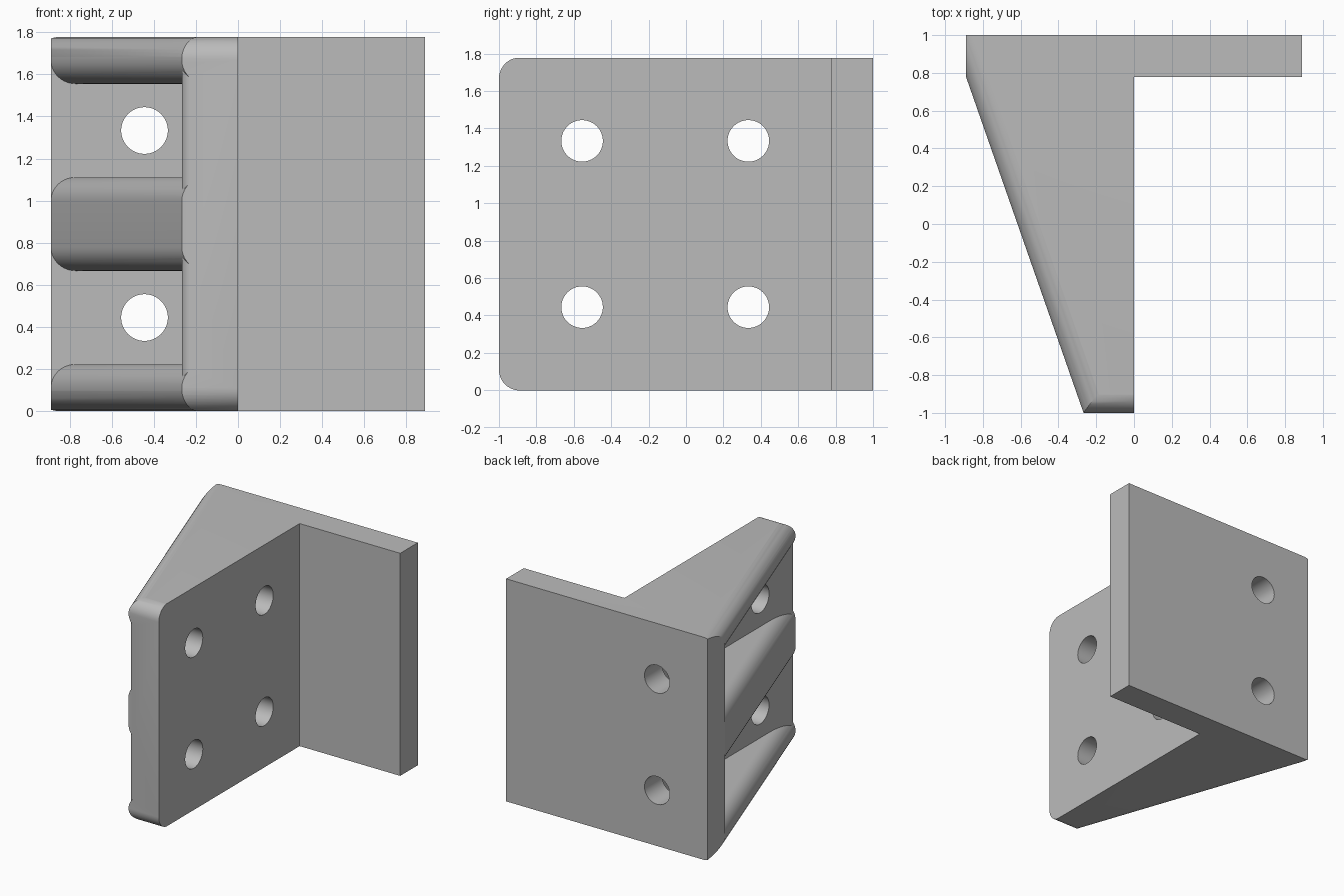
import bpy
import bmesh
from math import cos, sin, pi
from mathutils import Vector

cube = bpy.data.objects.get("Cube")
if cube:
    bpy.data.objects.remove(cube, do_unlink=True)

U = 2 / 9                 # wall thickness module
H = 8 * U                 # overall height and width
R = U / 2                 # fillet and hole radius
HALF = H / 2
FACE = 1 - U              # inner face of the back plate
WEB = 0.267               # web thickness
EPS = 0.001
X, Y, Z = Vector((1, 0, 0)), Vector((0, 1, 0)), Vector((0, 0, 1))


def rounded(corners, steps=10):
    """Round the square corners of a 2D outline given as (a, b, radius)."""
    pts = []
    for i, (a, b, r) in enumerate(corners):
        p = Vector((a, b))
        if r == 0:
            pts.append(p)
            continue
        d1 = (Vector(corners[i - 1][:2]) - p).normalized()
        d2 = (Vector(corners[(i + 1) % len(corners)][:2]) - p).normalized()
        c = p + r * (d1 + d2)
        for k in range(steps + 1):
            t = k / steps * pi / 2
            pts.append(c - r * (cos(t) * d2 + sin(t) * d1))
    return pts


def prism(name, outline, u, v, w, start, length):
    """Extrude a 2D outline on axes u, v along w."""
    bm = bmesh.new()
    start = Vector(start)
    base = bm.faces.new([bm.verts.new(start + p[0] * u + p[1] * v) for p in outline])
    ext = bmesh.ops.extrude_face_region(bm, geom=[base])
    moved = [g for g in ext["geom"] if isinstance(g, bmesh.types.BMVert)]
    bmesh.ops.translate(bm, verts=moved, vec=w * length)
    bmesh.ops.recalc_face_normals(bm, faces=bm.faces)
    mesh = bpy.data.meshes.new(name)
    bm.to_mesh(mesh)
    bm.free()
    obj = bpy.data.objects.new(name, mesh)
    bpy.context.collection.objects.link(obj)
    return obj


def rect(a0, a1, b0, b1, near=0, far=0):
    return rounded([(a0, b0, near), (a1, b0, far), (a1, b1, far), (a0, b1, near)])


def combine(obj, tool, operation):
    """Apply a boolean and discard the tool."""
    mod = obj.modifiers.new("combine", "BOOLEAN")
    mod.operation, mod.solver, mod.object = operation, "EXACT", tool
    bpy.context.view_layer.objects.active = obj
    bpy.ops.object.modifier_apply(modifier=mod.name)
    bpy.data.objects.remove(tool, do_unlink=True)


# Back plate and upright web, oversized where they are trimmed later
bracket = prism("angle_bracket", rect(-1, 1, FACE, 1.2), X, Y, Z, (0, 0, -U), H + 2 * U)
web_outline = rounded([(-WEB, -1 - EPS, 0.05), (0, -1 - EPS, 0), (0, 0.95, 0), (-WEB, 0.95, 0)])
combine(bracket, prism("web", web_outline, X, Y, Z, (0, 0, -U), H + 2 * U), "UNION")

# Sloping ribs with rounded outer edges
foot = Vector((-WEB, -1, 0))
slope = (Vector((-HALF, FACE, 0)) - foot).normalized()
inward = Vector((slope.y, -slope.x, 0))
for low, high in ((-U, U), (3 * U, 5 * U), (7 * U, 9 * U)):
    rib = prism("rib", rect(0, 1, low, high, near=R), inward, Z, slope, foot - slope, 4)
    trim = prism("rib_trim", rect(-0.05, 3, -4, 0.9), X, Y, Z, (0, 0, -1), 4)
    combine(rib, trim, "DIFFERENCE")
    combine(bracket, rib, "UNION")

# Rounded top and bottom edges along the slope
envelope = prism("slope_envelope", rect(-EPS, 3, 0, H, near=R), inward, Z, slope,
                 foot - 3 * slope, 8)
combine(bracket, envelope, "INTERSECT")

# Overall side outline with rounded front corners
side = prism("side_envelope", rect(-1, 1, -EPS, H + EPS, near=R), Y, Z, X,
             (-HALF, 0, 0), H)
combine(bracket, side, "INTERSECT")

# Bolt holes through the web and the back plate
circle = [(R * cos(k * pi / 24), R * sin(k * pi / 24)) for k in range(48)]
for z in (2 * U, 6 * U):
    for y in (-2.5 * U, 1.5 * U):
        combine(bracket, prism("web_hole", circle, Y, Z, X, (-0.8, y, z), 1.2), "DIFFERENCE")
    combine(bracket, prism("plate_hole", circle, X, Z, Y, (-2 * U, 0.6, z), 1), "DIFFERENCE")

# Plain grey finish
grey = bpy.data.materials.new("plain_grey")
grey.use_nodes = True
colour = (0.5, 0.5, 0.5, 1)
grey.diffuse_color = colour
grey.node_tree.nodes["Principled BSDF"].inputs["Base Color"].default_value = colour
bracket.data.materials.clear()
bracket.data.materials.append(grey)

bpy.ops.object.select_all(action="DESELECT")
bracket.select_set(True)
bpy.context.view_layer.objects.active = bracket
bpy.ops.object.shade_smooth_by_angle(angle=pi / 6)
